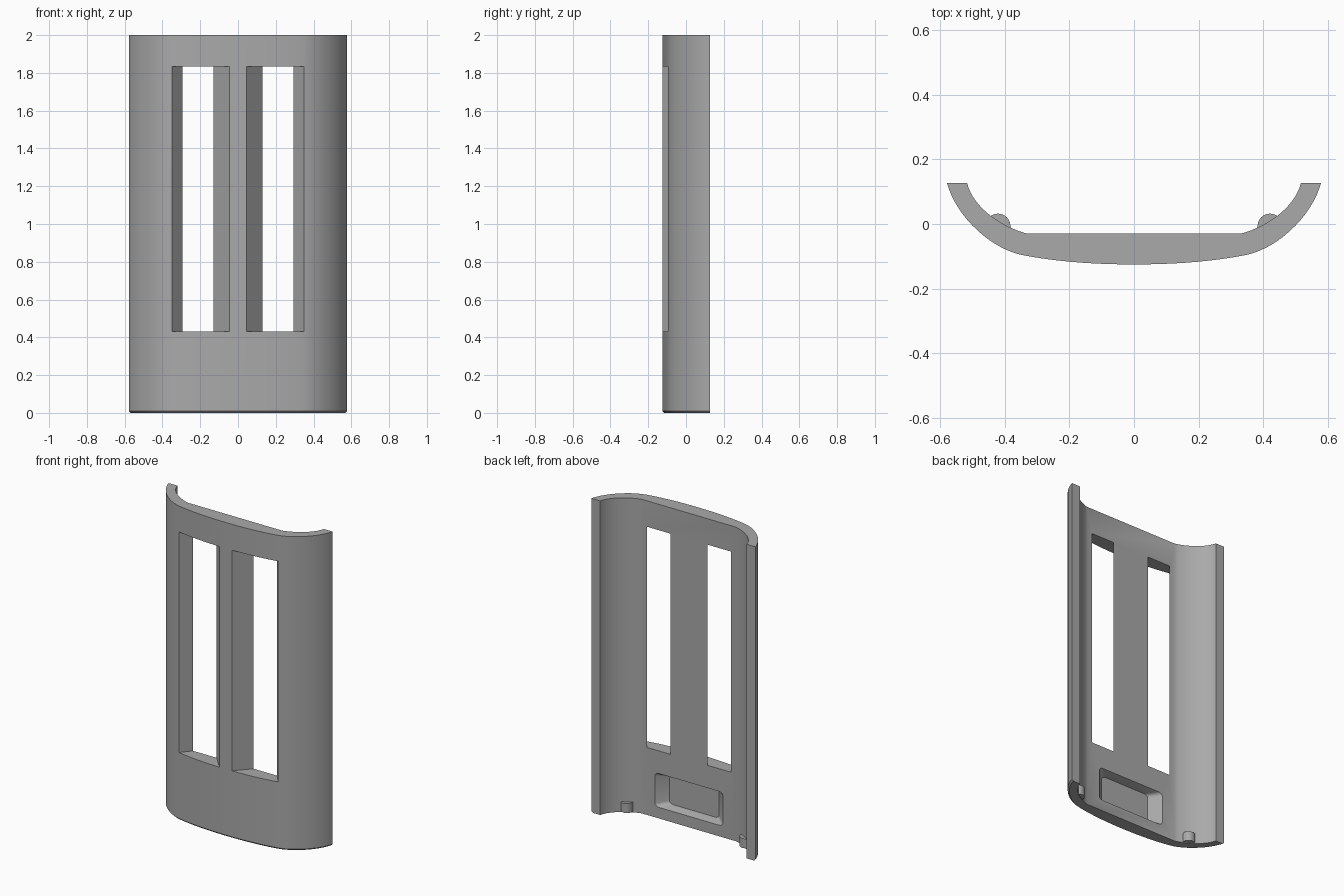
import bpy, bmesh, math
from mathutils import Vector
from mathutils.geometry import interpolate_bezier

if "Cube" in bpy.data.objects:
    bpy.data.objects.remove(bpy.data.objects["Cube"])

grey = bpy.data.materials.new("plain_grey")
grey.use_nodes = True
grey.diffuse_color = (0.4, 0.4, 0.4, 1)
grey.node_tree.nodes["Principled BSDF"].inputs["Base Color"].default_value = grey.diffuse_color


def make_object(name, bm):
    bmesh.ops.recalc_face_normals(bm, faces=bm.faces)
    mesh = bpy.data.meshes.new(name)
    bm.to_mesh(mesh)
    bm.free()
    mesh.materials.append(grey)
    obj = bpy.data.objects.new(name, mesh)
    bpy.context.collection.objects.link(obj)
    return obj


def prism(outline, z0, z1):
    """Extrude an xy outline upward."""
    bm = bmesh.new()
    face = bm.faces.new([bm.verts.new((x, y, z0)) for x, y in outline])
    top = bmesh.ops.extrude_face_region(bm, geom=[face])["geom"]
    bmesh.ops.translate(bm, vec=(0, 0, z1 - z0),
                        verts=[v for v in top if isinstance(v, bmesh.types.BMVert)])
    return bm


def curve(points, steps):
    return [(p.x, p.y) for p in interpolate_bezier(*[Vector(p) for p in points], steps)]


def mirrored(points):
    return [(-x, y) for x, y in reversed(points)]


def cut(target, cutter):
    mod = target.modifiers.new("cut", 'BOOLEAN')
    mod.object, mod.operation, mod.solver = cutter, 'DIFFERENCE', 'EXACT'
    bpy.context.view_layer.objects.active = target
    bpy.ops.object.modifier_apply(modifier=mod.name)
    bpy.data.objects.remove(cutter)


# Curved panel: gently bowed front, tighter sides, flat centre at the back
front = curve([(0, -0.125), (0.12, -0.125), (0.24, -0.117), (0.35, -0.095)], 10)
side = curve([(0.35, -0.095), (0.45, -0.072), (0.553, 0.03), (0.578, 0.127)], 16)
inner = curve([(0.516, 0.127), (0.497, 0.05), (0.41, -0.008), (0.333, -0.029)], 16)
outer_half = front + side[1:]
outline = mirrored(outer_half)[:-1] + outer_half + inner + mirrored(inner)
bm = prism(outline, 0, 2)

# Small chamfer along the bottom outer edge
rim = {(round(x, 4), round(y, 4)) for x, y in mirrored(outer_half) + outer_half}
edges = [e for e in bm.edges
         if all(v.co.z < 0.001 and (round(v.co.x, 4), round(v.co.y, 4)) in rim for v in e.verts)]
bmesh.ops.bevel(bm, geom=edges, offset=0.01, segments=1, affect='EDGES')
panel = make_object("curved_panel", bm)

# Two tall windows that narrow toward the back
window = [(-0.023, -0.2), (0.4375, -0.2), (0.246, 0.03), (0.183, 0.03)]
for shape in (window, mirrored(window)):
    cut(panel, make_object("window_cutter", prism(shape, 0.43, 1.835)))

# Tapered rectangular recess in the back, with rounded corners
bm = bmesh.new()
bmesh.ops.create_cube(bm, size=1)
for v in bm.verts:
    deep = v.co.y < 0
    half_x, half_z = (0.175, 0.095) if deep else (0.268, 0.113)
    v.co = (math.copysign(half_x, v.co.x), -0.084 if deep else -0.005,
            0.178 + math.copysign(half_z, v.co.z))
corners = [e for e in bm.edges if abs(e.verts[0].co.y - e.verts[1].co.y) > 0.01]
bmesh.ops.bevel(bm, geom=corners, offset=0.02, segments=4, profile=0.5, affect='EDGES')
cut(panel, make_object("recess_cutter", bm))

# Short round pegs at the lower back corners
pegs = []
for label, sign in (("left", 1), ("right", -1)):
    circle = [(sign * 0.42 + 0.038 * math.cos(math.tau * i / 32),
               -0.006 + 0.038 * math.sin(math.tau * i / 32)) for i in range(32)]
    pegs.append(make_object(label + "_peg", prism(circle, 0.005, 0.065)))

# Smooth curves, crisp edges
bpy.ops.object.select_all(action='DESELECT')
for obj in [panel] + pegs:
    obj.select_set(True)
bpy.context.view_layer.objects.active = panel
bpy.ops.object.shade_smooth_by_angle(angle=math.radians(25))
